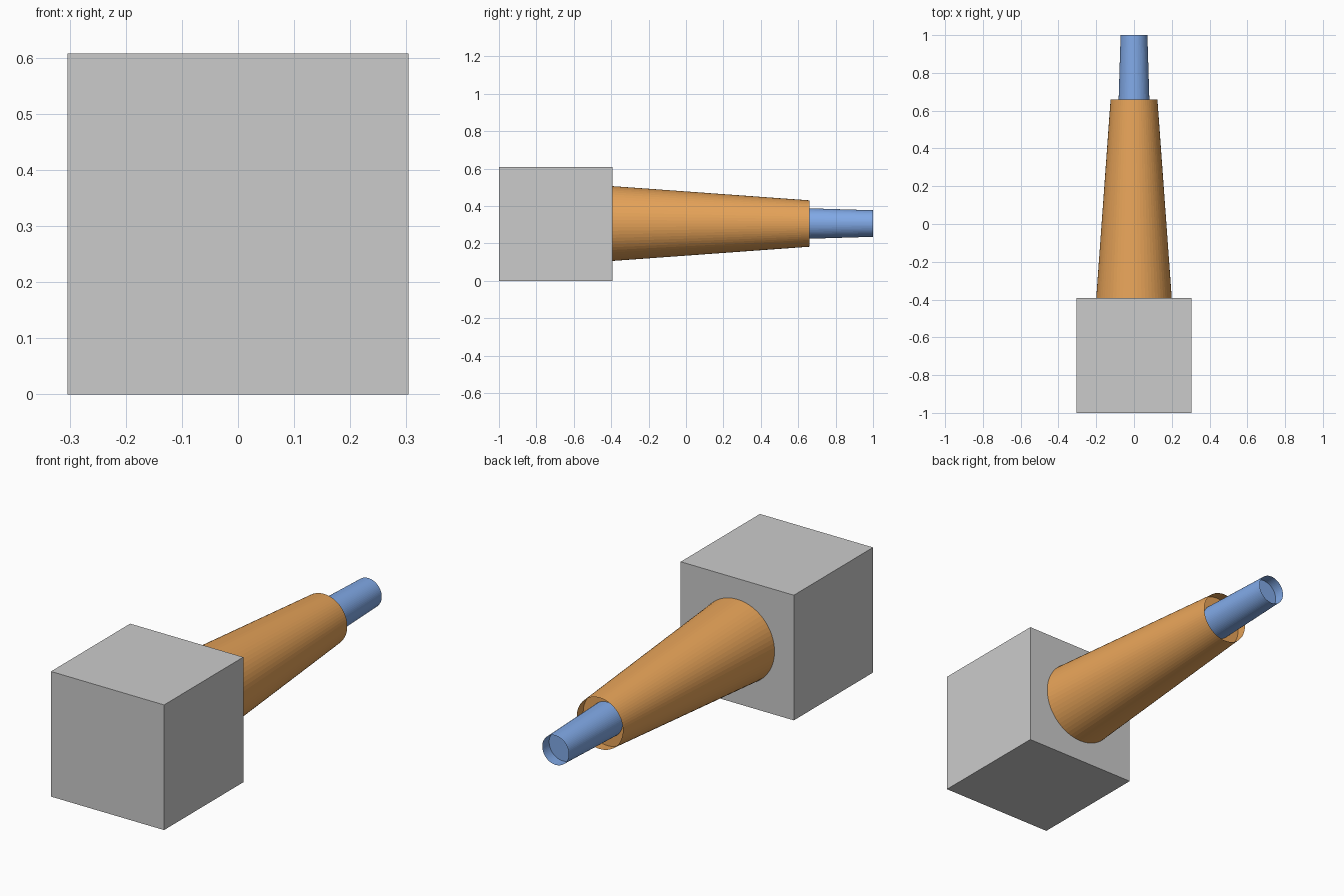
import bpy, bmesh, math
from mathutils import Vector

if "Cube" in bpy.data.objects:
    bpy.data.objects.remove(bpy.data.objects["Cube"])

AXIS_Z = 0.306   # height of the barrel axis
SIDES = 64


def material(name, rgb):
    m = bpy.data.materials.new(name)
    m.diffuse_color = (*rgb, 1.0)
    m.use_nodes = True
    m.node_tree.nodes["Principled BSDF"].inputs["Base Color"].default_value = m.diffuse_color
    return m


def add_object(name, bm, mat):
    mesh = bpy.data.meshes.new(name)
    bm.to_mesh(mesh)
    bm.free()
    mesh.materials.append(mat)
    ob = bpy.data.objects.new(name, mesh)
    bpy.context.collection.objects.link(ob)
    return ob


def tapered_tube(name, y0, r0, y1, r1, recess, mat):
    """Thin tapered tube along y with a floor set back from its far end."""
    bm = bmesh.new()
    ym = y1 - recess
    rm = r0 + (r1 - r0) * (ym - y0) / (y1 - y0)
    rings = []
    for y, r in ((y0, r0), (ym, rm), (y1, r1)):
        rings.append([bm.verts.new((r * math.cos(a), y, AXIS_Z + r * math.sin(a)))
                      for a in (2 * math.pi * i / SIDES for i in range(SIDES))])
    for a, b in zip(rings, rings[1:]):
        for i in range(SIDES):
            j = (i + 1) % SIDES
            bm.faces.new((a[i], b[i], b[j], a[j]))
    # recessed floor on its own vertices, facing +y
    floor = [bm.verts.new(v.co) for v in rings[1]]
    bm.faces.new(list(reversed(floor)))
    return add_object(name, bm, mat)


grey = material("grey", (0.6, 0.6, 0.6))
orange = material("orange", (0.80, 0.37, 0.10))
blue = material("blue", (0.22, 0.40, 0.80))

# block base
bm = bmesh.new()
bmesh.ops.create_cube(bm, size=0.607)
bmesh.ops.translate(bm, verts=bm.verts, vec=Vector((0, -0.6965, 0.3035)))
add_object("block", bm, grey)

# large tapered sleeve and the slimmer tube that sticks out of it
tapered_tube("outer_sleeve", -0.393, 0.200, 0.66, 0.124, 0.055, orange)
tapered_tube("inner_tube", 0.605, 0.083, 1.0, 0.071, 0.055, blue)
